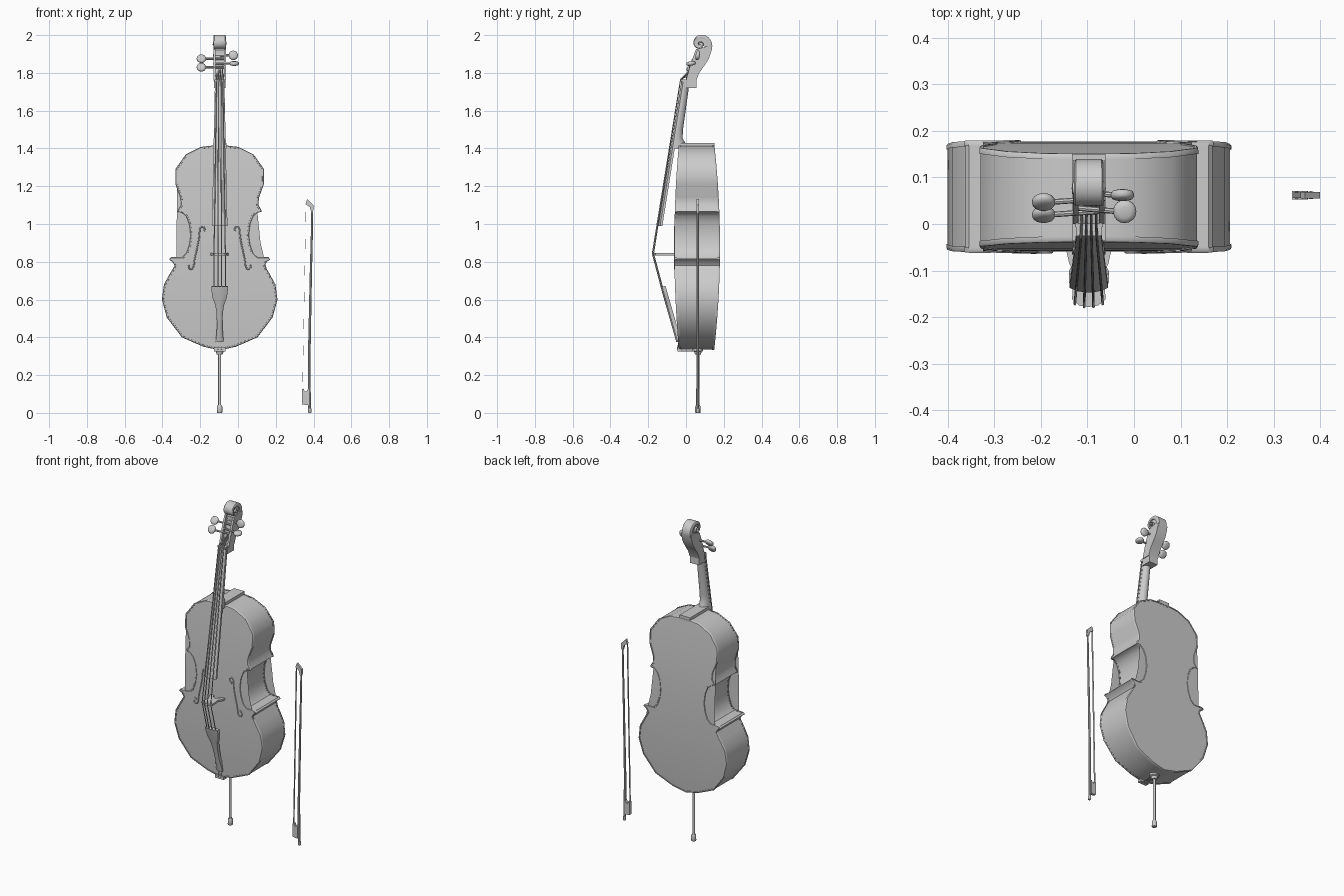
import bpy, bmesh, math
from mathutils import Vector, Matrix

if "Cube" in bpy.data.objects:
    bpy.data.objects.remove(bpy.data.objects["Cube"])

CX = -0.097         # the cello stands left of centre, the bow right of it
V = Vector


def make(name, bm, x=CX):
    bmesh.ops.recalc_face_normals(bm, faces=bm.faces[:])
    me = bpy.data.meshes.new(name)
    bm.to_mesh(me)
    bm.free()
    ob = bpy.data.objects.new(name, me)
    ob.location.x = x
    bpy.context.collection.objects.link(ob)
    return ob


def loft(name, rings, x=CX, caps=True):
    """Skin a list of equally long closed rings."""
    bm = bmesh.new()
    rows = [[bm.verts.new(p) for p in r] for r in rings]
    n = len(rows[0])
    for a, b in zip(rows, rows[1:]):
        for i in range(n):
            bm.faces.new((a[i], a[(i + 1) % n], b[(i + 1) % n], b[i]))
    if caps:
        bm.faces.new(rows[0])
        bm.faces.new(rows[-1])
    return make(name, bm, x)


def prism(name, pts, lo, hi, axis, x=CX):
    """Extrude a 2D profile along an axis (0, 1 or 2)."""
    def place(p, h):
        q = list(p)
        q.insert(axis, h)
        return q
    return loft(name, [[place(p, lo) for p in pts], [place(p, hi) for p in pts]], x)


def box(name, a, b, x=CX):
    return prism(name, [(a[0], a[1]), (b[0], a[1]), (b[0], b[1]), (a[0], b[1])], a[2], b[2], 2, x)


def rod(name, stations, cx=0, cy=0, x=CX, n=16):
    """Round vertical part from (z, radius) stations."""
    return loft(name, [[(cx + r * math.cos(2 * math.pi * i / n), cy + r * math.sin(2 * math.pi * i / n), z)
                        for i in range(n)] for z, r in stations], x)


def wire(name, pts, r, smooth=False, x=CX):
    cu = bpy.data.curves.new(name, 'CURVE')
    cu.dimensions = '3D'
    cu.bevel_depth, cu.bevel_resolution, cu.use_fill_caps = r, 2, True
    sp = cu.splines.new('NURBS' if smooth else 'POLY')
    sp.points.add(len(pts) - 1)
    for s, p in zip(sp.points, pts):
        s.co = (*p, 1)
    if smooth:
        sp.use_endpoint_u, sp.order_u, sp.resolution_u = True, 3, 6
    ob = bpy.data.objects.new(name, cu)
    ob.location.x = x
    bpy.context.collection.objects.link(ob)
    return ob


# ---- body: half outline (x, z), mirrored; plates bow gently along z
half = [(0, .332), (.085, .35), (.20, .40), (.28, .505), (.306, .60), (.295, .68), (.265, .735),
        (.238, .78), (.25, .80), (.268, .812), (.258, .824), (.20, .824), (.178, .845), (.162, .89),
        (.155, .94), (.162, 1.0), (.178, 1.04), (.20, 1.06), (.222, 1.064), (.219, 1.078), (.205, 1.10),
        (.208, 1.14), (.234, 1.21), (.235, 1.29), (.18, 1.368), (.10, 1.408), (.04, 1.415), (0, 1.415)]
outline = half + [(-a, b) for a, b in half[-2:0:-1]]


def front_y(z):
    return -.062 + .024 * ((z - .88) / .54) ** 2


def back_y(z):
    return .18 - .03 * ((z - .88) / .54) ** 2


def offset(pts, d):
    out = []
    for i, p in enumerate(pts):
        t = (V(pts[(i + 1) % len(pts)]) - V(p)).normalized() + (V(p) - V(pts[i - 1])).normalized()
        t.normalize()
        out.append((p[0] - t.y * d, p[1] + t.x * d))
    return out


def plate(name, surf, sign):
    bm = bmesh.new()
    # rounded rim made of nested outlines, then a small step down to the panel
    steps = [(0, .012), (0, .004), (.003, 0), (.009, 0), (.0095, .003)]
    rows = [[bm.verts.new((a, sign * h, b)) for a, b in offset(outline, d)] for d, h in steps]
    n = len(outline)
    for p, q in zip(rows, rows[1:]):
        for i in range(n):
            bm.faces.new((p[i], p[(i + 1) % n], q[(i + 1) % n], q[i]))
    bm.faces.new(rows[-1])
    bmesh.ops.triangulate(bm, faces=[f for f in bm.faces if len(f.verts) > 4])
    for k in range(1, 12):
        bmesh.ops.bisect_plane(bm, geom=bm.verts[:] + bm.edges[:] + bm.faces[:],
                               plane_co=(0, 0, .335 + k * .09), plane_no=(0, 0, 1))
    for v in bm.verts:
        v.co.y += surf(v.co.z)
    make(name, bm)


plate("front_plate", front_y, 1)
plate("back_plate", back_y, -1)
ribs = offset(outline, .003)
loft("ribs", [[(a, front_y(b) + .01, b) for a, b in ribs], [(a, back_y(b) - .01, b) for a, b in ribs]], caps=False)
box("neck_block", (-.036, -.036, 1.40), (.036, .15, 1.43))
box("saddle", (-.03, -.046, .326), (.03, -.02, .345))

# ---- sound holes
f_path = [(.088, .955), (.076, .968), (.088, .99), (.106, .98), (.108, .93), (.12, .87),
          (.134, .81), (.137, .772), (.152, .756), (.17, .775), (.156, .79)]
for s, side in ((1, "right"), (-1, "left")):
    wire("sound_hole_" + side, [(s * a, front_y(b) + .002, b) for a, b in f_path], .004, True)
    for k in (0, -1):
        a, b = f_path[k]
        prism("sound_hole_eye_" + side, [(s * a + .008 * math.cos(t * math.pi / 6), b + .008 * math.sin(t * math.pi / 6))
                                         for t in range(12)], front_y(b) - .002, front_y(b) + .008, 1)


# ---- neck and fingerboard: half-round sections
def board_y(z):
    return -.024 - .16 * (1.76 - z)


def d_section(w, flat, peak, z, n=10):
    return [(w * math.cos(math.pi * i / n), flat + (peak - flat) * math.sin(math.pi * i / n), z) for i in range(n + 1)]


def board_section(w, z):
    y = board_y(z)
    return [(w * (1 - i / 4), y + .01 * (1 - i / 4) ** 2, z) for i in range(9)] + [(-w, y + .022, z), (w, y + .022, z)]


loft("fingerboard", [board_section(.025, 1.755), board_section(.041, .99)])
loft("neck", [d_section(w, board_y(z) + .016, p, z) for z, p, w in
              ((1.76, .02, .026), (1.70, .012, .026), (1.5, -.016, .03), (1.455, -.018, .031),
               (1.43, -.005, .034), (1.40, .0, .036))])
box("nut", (-.027, -.026, 1.753), (.027, .005, 1.766))
box("head_heel", (-.03, -.006, 1.72), (.03, .055, 1.765))

# ---- pegbox and scroll
back_edge = [(.055, 1.76), (.07, 1.80), (.095, 1.835), (.12, 1.873), (.134, 1.915), (.137, 1.935)]
top_edge = [(.11, 1.94), (.075, 1.93)]
front_edge = [(.053, 1.925), (.04, 1.89), (.022, 1.84), (.0, 1.76)]
cheek = back_edge + top_edge + front_edge
for s, side in ((1, "right"), (-1, "left")):
    prism("pegbox_cheek_" + side, cheek, s * .022, s * .034, 0)
prism("pegbox_floor", back_edge + top_edge + [(.062, 1.92), (.065, 1.89), (.045, 1.84), (.025, 1.785), (.0, 1.778), (.0, 1.76)],
      -.023, .023, 0)


def spiral(t, k=1):
    r = .064 * math.exp(-.2 * t) * k
    return (.074 + r * math.cos(t), 1.954 + r * math.sin(t))


turn = []
for i in range(64):
    t = -.55 + i * .2
    w = .031 + .006 * i / 63
    o, n = spiral(t), spiral(t, .6)
    turn.append([(-w * .96, *n), (-w, *spiral(t, .7)), (-w, *spiral(t, .9)), (-w * .88, *o),
                 (w * .88, *o), (w, *spiral(t, .9)), (w, *spiral(t, .7)), (w * .96, *n)])
loft("scroll_turn", turn)
prism("scroll_core", [spiral(-.5 + i * .2, .9) for i in range(32)], -.024, .024, 0)

# ---- tuning pegs
for i, (s, kx, y, z, ang) in enumerate(((1, .072, .062, 1.893, 80), (1, .077, .027, 1.85, 8),
                                        (-1, .097, .047, 1.875, 55), (-1, .097, .02, 1.83, 60))):
    wire("peg_shaft_%d" % i, [(-s * .034, y + .008, z), (s * (kx - .015), y, z)], .006)
    # rounded disc knob
    knob = rod("peg_knob_%d" % i, [(-.011, .013), (-.008, .022), (-.003, .025), (.003, .025), (.008, .022), (.011, .013)])
    knob.data.transform(Matrix.Translation((s * kx, y, z)) @ Matrix.Rotation(math.radians(ang), 4, 'X'))

# ---- bridge: arched plate with an opening between the feet
bridge = [(0, -.178), (.02, -.175), (.036, -.162), (.034, -.13), (.03, -.11), (.042, -.085), (.048, -.058),
          (.026, -.058), (.022, -.075), (.0, -.09)]
prism("bridge", bridge + [(-a, b) for a, b in bridge[-2:0:-1]], .834, .846, 2)

# ---- tailpiece, tail loop and end pin
tail = []
for z, w in ((.668, .043), (.645, .043), (.61, .038), (.57, .023), (.53, .017), (.46, .014), (.41, .018), (.375, .021)):
    y = -.134 + (.665 - z) * .285
    tail.append([(w * (1 - i / 4), y + .008 * (1 - i / 4) ** 2, z) for i in range(9)] +
                [(-w, y + .027, z + .003), (w, y + .027, z + .003)])
loft("tailpiece", tail)
for s in (1, -1):
    wire("tail_loop", [(s * .009, -.035, .385), (s * .009, -.046, .338), (s * .009, -.03, .327), (s * .009, .06, .327)], .003)
rod("end_pin_collar", [(.345, .028), (.328, .028), (.324, .02), (.308, .015)], cy=.063)
rod("end_pin", [(.32, .008), (.03, .008)], cy=.063)
rod("end_pin_tip", [(.042, .01), (.034, .014), (.003, .015), (0, .013)], cy=.063)

# ---- four strings
for i in range(4):
    u = (i - 1.5) / 1.5
    arch = .007 * u * u
    wire("string_%d" % i, [(u * .014, .035 + .012 * i, 1.80 + .022 * i), (u * .017, -.029, 1.764),
                           (u * .03, -.179 + arch, .843), (u * .03, -.13 + arch, .66)], .0028)

# ---- bow
BY = .062


def ring(cx, z, r):
    return [(cx + r * math.cos(i * math.pi / 4), BY + r * math.sin(i * math.pi / 4), z) for i in range(8)]


loft("bow_stick", [ring(*p) for p in ((.379, .02, .0075), (.377, .15, .0075), (.377, .30, .007), (.381, .5, .0065),
                                      (.386, .75, .006), (.391, .95, .0055), (.393, 1.09, .005))], 0)
rod("bow_button", [(0, .007), (.003, .009), (.022, .009), (.025, .006)], .380, BY, 0, 12)
prism("bow_head", [(.357, 1.105), (.367, 1.132), (.374, 1.125), (.399, 1.10), (.398, 1.06), (.388, 1.06), (.38, 1.09)],
      BY - .007, BY + .007, 1, 0)
prism("bow_frog", [(.339, .045), (.339, .125), (.347, .13), (.352, .115), (.362, .112), (.372, .13), (.374, .04)],
      BY - .009, BY + .009, 1, 0)
prism("bow_hair", [(.341, .12), (.342, .12), (.3605, 1.107), (.3595, 1.107)], BY - .006, BY + .006, 1, 0)

# ---- turn curves into meshes and shade
bpy.ops.object.select_all(action='SELECT')
bpy.context.view_layer.objects.active = bpy.data.objects["ribs"]
bpy.ops.object.convert(target='MESH')
bpy.ops.object.shade_smooth_by_angle(angle=math.radians(42))
